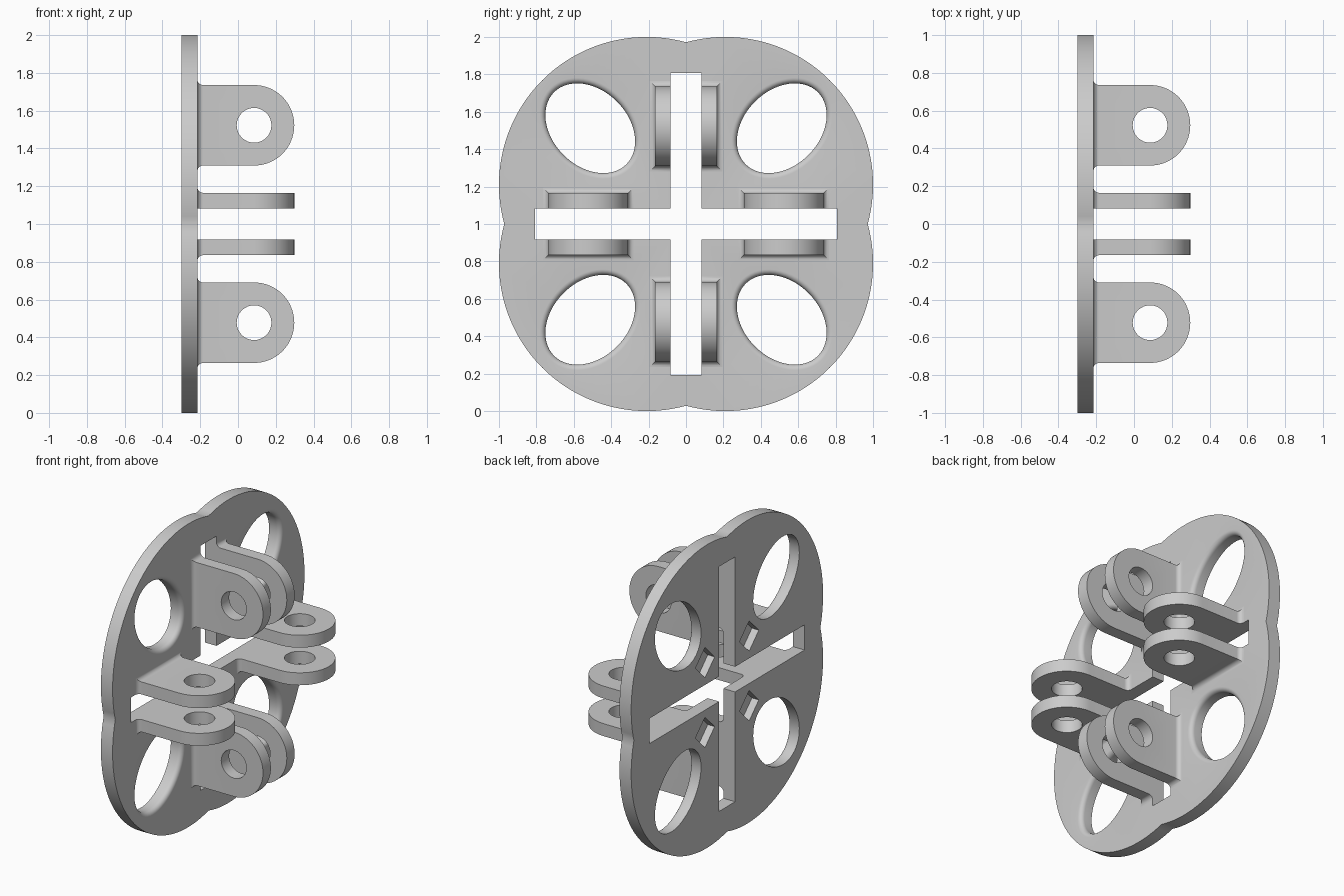
import bpy, bmesh
from math import sin, cos, pi, acos, sqrt
from mathutils import Matrix, Vector

if "Cube" in bpy.data.objects:
    bpy.data.objects.remove(bpy.data.objects["Cube"])

grey = bpy.data.materials.new("light grey")
grey.use_nodes = True
colour = (0.6, 0.6, 0.6, 1)
grey.diffuse_color = colour
grey.node_tree.nodes["Principled BSDF"].inputs["Base Color"].default_value = colour

BACK, FACE = -0.30, -0.215     # plate thickness along x
SLOT, REACH = 0.083, 0.807     # half width and half length of the cross slot
FILLET = 0.03


def loop(bm, points):
    """Closed ring of vertices with its edges."""
    verts = [bm.verts.new(p) for p in points]
    for a, b in zip(verts, verts[1:] + verts[:1]):
        bm.edges.new((a, b))
    return verts


def loft(bm, rings):
    """Skin consecutive rings with quads."""
    for lower, upper in zip(rings, rings[1:]):
        n = len(lower)
        for i in range(n):
            j = (i + 1) % n
            bm.faces.new((lower[i], lower[j], upper[j], upper[i]))


def fill(bm, rings):
    """Flat face bounded by the first ring, with the other rings as holes."""
    edges = [bm.edges.get((a, b)) for r in rings for a, b in zip(r, r[1:] + r[:1])]
    bmesh.ops.triangle_fill(bm, use_beauty=True, use_dissolve=False, edges=edges)


def at_x(x, pts):
    return [(x, y, z) for y, z in pts]


def turned(pts, quarter):
    c, s = round(cos(quarter * pi / 2)), round(sin(quarter * pi / 2))
    return [(c * y - s * z, s * y + c * z) for y, z in pts]


def finish(bm, name, matrix):
    bmesh.ops.remove_doubles(bm, verts=bm.verts, dist=1e-5)
    bmesh.ops.transform(bm, matrix=matrix, verts=bm.verts)
    bmesh.ops.recalc_face_normals(bm, faces=bm.faces)
    mesh = bpy.data.meshes.new(name)
    bm.to_mesh(mesh)
    bm.free()
    mesh.materials.append(grey)
    mesh.shade_smooth()
    mesh.set_sharp_from_angle(angle=pi / 6)
    bpy.context.collection.objects.link(bpy.data.objects.new(name, mesh))


# Four-lobed plate with cross slot, flared oval windows and rear pockets
def lobes():
    centre, radius, steps = 0.21, 0.79, 40
    end = acos(-centre / radius)
    start = pi / 2 - end
    arc = [start + (end - start) * i / steps for i in range(steps)]
    pts = [(centre + radius * cos(t), centre + radius * sin(t)) for t in arc]
    return [p for q in range(4) for p in turned(pts, q)]


def cross():
    arm = [(REACH, -SLOT), (REACH, SLOT), (SLOT, SLOT)]
    return [p for q in range(4) for p in turned(arm, q)]


def oval(grow, quarter):
    centre, long, short, n = 0.512, 0.273 + grow, 0.202 + grow, 56
    pts = []
    for i in range(n):
        u, v = long * cos(2 * pi * i / n), short * sin(2 * pi * i / n)
        pts.append((centre + (u - v) / sqrt(2), centre + (u + v) / sqrt(2)))
    return turned(pts, quarter)


def pocket(quarter):
    c, d = 0.23, 0.1
    return turned([(c - d, c), (c, c - d), (c + d, c), (c, c + d)], quarter)


bm = bmesh.new()
back_rings, face_rings = [], []
for shape in (lobes(), cross()):
    rings = [loop(bm, at_x(x, shape)) for x in (BACK, FACE)]
    loft(bm, rings)
    back_rings.append(rings[0])
    face_rings.append(rings[1])
for q in range(4):
    rings = [loop(bm, at_x(BACK, oval(0, q)))]
    for k in range(7):
        t = k / 6 * pi / 2
        x = FACE - FILLET + FILLET * sin(t)
        rings.append(loop(bm, at_x(x, oval(FILLET * (1 - cos(t)), q))))
    loft(bm, rings)
    back_rings.append(rings[0])
    face_rings.append(rings[-1])
    rim, floor = [loop(bm, at_x(x, pocket(q))) for x in (BACK, BACK + 0.05)]
    loft(bm, [rim, floor])
    bm.faces.new(floor)
    back_rings.append(rim)
fill(bm, back_rings)
fill(bm, face_rings)
finish(bm, "lobed_plate", Matrix.Translation((0, 0, 1)))


# Clevis lug: rounded tab with a pin hole and a filleted, mitred root
def lug(name, matrix):
    inner, outer, half, mid = SLOT, 0.165, 0.213, 0.5225
    pin_x, pin_r, n = 0.085, 0.092, 32
    bm = bmesh.new()
    roots = []
    for k in range(7):
        t = k / 6 * pi / 2
        grow, x = FILLET * (1 - sin(t)), FACE + FILLET * (1 - cos(t))
        h = half + grow
        roots.append(loop(bm, at_x(x, [(inner, mid - h), (outer + grow, mid - h),
                                       (outer + grow, mid + h), (inner, mid + h)])))
    loft(bm, roots)
    tip = [(pin_x + half * sin(pi * i / n), mid - half * cos(pi * i / n))
           for i in range(n + 1)]
    outline = [(FACE + FILLET, mid - half)] + tip + [(FACE + FILLET, mid + half)]
    hole = [(pin_x + pin_r * cos(2 * pi * i / n), mid + pin_r * sin(2 * pi * i / n))
            for i in range(n)]
    sides = []
    for pts in (outline, hole):
        pair = [loop(bm, [(x, y, z) for x, z in pts]) for y in (inner, outer)]
        loft(bm, pair)
        sides.append(pair)
    for side in zip(*sides):
        fill(bm, list(side))
    # Drop the covered face where the tab meets its root
    hidden = [f for f in bm.faces if len(f.verts) == 4
              and all(abs(v.co.x - FACE - FILLET) < 1e-6 for v in f.verts)]
    bmesh.ops.delete(bm, geom=hidden, context="FACES_ONLY")
    finish(bm, name, matrix)


for q, place in enumerate(("top", "front", "bottom", "back")):
    for sign, side in ((1, "first"), (-1, "second")):
        lug(f"{place}_{side}_lug",
            Matrix.Translation((0, 0, 1)) @ Matrix.Rotation(q * pi / 2, 4, "X")
            @ Matrix.Diagonal((1, sign, 1, 1)))
